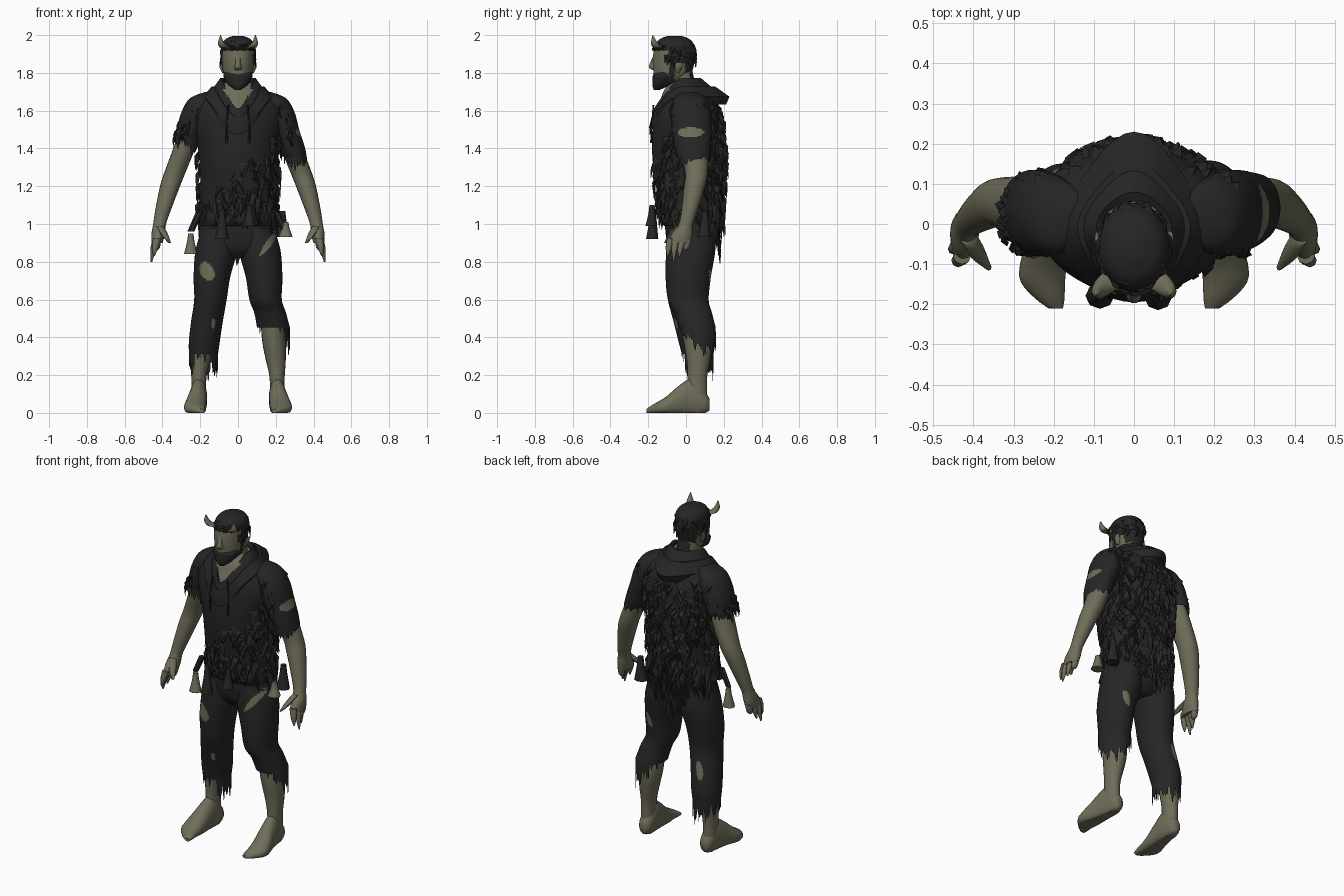
import bpy, bmesh, math, random
from mathutils import Vector

if "Cube" in bpy.data.objects:
    bpy.data.objects.remove(bpy.data.objects["Cube"])

random.seed(4)
TAU, R = math.tau, random.uniform
MATS = []
for mat_name, rgb in (("charcoal_cloth", (.019, .019, .019)), ("olive_skin", (.16, .152, .1))):
    MATS.append(bpy.data.materials.new(mat_name))
    MATS[-1].diffuse_color = (*rgb, 1)
CLOTH, SKIN = 0, 1
SIDES = ((1, "left"), (-1, "right"))


def finish(name, bm, mat=CLOTH, rule=None, angle=50):
    bmesh.ops.recalc_face_normals(bm, faces=bm.faces[:])
    for f in bm.faces:
        f.material_index = rule(f.calc_center_median()) if rule else mat
    me = bpy.data.meshes.new(name)
    bm.to_mesh(me)
    bm.free()
    ob = bpy.data.objects.new(name, me)
    bpy.context.collection.objects.link(ob)
    for m in MATS:
        me.materials.append(m)
    bpy.ops.object.select_all(action='DESELECT')
    ob.select_set(True)
    bpy.context.view_layer.objects.active = ob
    bpy.ops.object.shade_smooth_by_angle(angle=math.radians(angle))


def smooth_rings(rings, steps):
    """Catmull-Rom interpolation of ring tuples."""
    out = []
    for i in range(len(rings) - 1):
        p = [rings[max(0, min(len(rings) - 1, i + k))] for k in (-1, 0, 1, 2)]
        for t in (k / steps for k in range(steps)):
            out.append(tuple(0.5 * (2 * b + (c - a) * t + (2 * a - 5 * b + 4 * c - d) * t * t
                                    + (3 * b - a - 3 * c + d) * t ** 3) for a, b, c, d in zip(*p)))
    return out + [rings[-1]]


def loft(name, rings, mat=CLOTH, rule=None, segs=20, steps=3, s=1, axis='z', hem=None):
    """Skin elliptical rings (x, y, z, r1, r2); hem moves the last ring for torn edges."""
    bm = bmesh.new()
    rows, full = [], smooth_rings(rings, steps)
    for n, (x, y, z, r1, r2) in enumerate(full):
        rows.append([])
        for i in range(segs):
            c, d = math.cos(TAU * i / segs), math.sin(TAU * i / segs)
            p = (x + r1 * c, y + r2 * d, z) if axis == 'z' else (x + r1 * c, y, max(0, z + r2 * d))
            dz = hem(c, d, i) if hem and n == len(full) - 1 else 0
            rows[-1].append(bm.verts.new((p[0] * s, p[1], p[2] + dz)))
    for a, b in zip(rows, rows[1:]):
        for i in range(segs):
            bm.faces.new((a[i], a[(i + 1) % segs], b[(i + 1) % segs], b[i]))
    for cap in rows[:1] if hem else (rows[0], rows[-1]):
        bm.faces.new(cap)
    finish(name, bm, mat, rule)


def patches(*spots):
    """Skin shows where a face lies inside one of the ellipsoid tears (x, y, z, radii, lean)."""
    def inside(c, p):
        dz = c.z - p[2]
        return ((c.x - p[0] - p[6] * dz) / p[3]) ** 2 + ((c.y - p[1]) / p[4]) ** 2 + (dz / p[5]) ** 2 < 1
    return lambda c: SKIN if any(inside(c, p) for p in spots) else CLOTH


def spike(bm, base, out, width, length, lift, sway=0.0):
    """One pointed strand lying on a surface and hanging down."""
    side = Vector((-out.y, out.x, 0)).normalized()
    tip = base + out * lift + side * sway - Vector((0, 0, length))
    ridge = base + out * (lift * 0.9 + 0.006) - Vector((0, 0, length * 0.3))
    v = [bm.verts.new(p) for p in (base - side * width, base + side * width, ridge, tip)]
    for f in ((0, 2, 1), (0, 3, 2), (2, 3, 1)):
        bm.faces.new([v[k] for k in f])


# shirt with open V neck
TORSO = [(0, .03, .98, .197, .14), (0, .02, 1.1, .2, .16), (0, .015, 1.25, .2, .182),
         (0, .01, 1.4, .212, .19), (0, .01, 1.52, .24, .183), (0, .01, 1.6, .235, .17),
         (0, .01, 1.66, .2, .145), (0, 0, 1.71, .13, .115), (0, -.01, 1.75, .075, .075)]
loft("shirt", TORSO, segs=128, steps=14,
     rule=lambda c: SKIN if c.y < 0 and c.z > 1.595 and abs(c.x) < (c.z - 1.595) * .7 else CLOTH)

# sleeves, arms and hands
for s, side in SIDES:
    sleeve = [(.14, .02, 1.7, .03, .04), (.185, .02, 1.665, .07, .085), (.222, .025, 1.59, .078, .105),
              (.252, .03, 1.5, .072, .105), (.283, .035, 1.41, .07, .095), (.305, .04, 1.35, .06, .085)]
    if s < 0:
        sleeve = sleeve[:4] + [(.265, .032, 1.46, .068, .098)]
    loft(side + "_sleeve", sleeve, s=s, segs=64, steps=14, hem=lambda c, d, i: R(-.05, .02) + .02 * d,
         rule=patches((.32, .025, 1.485, .06, .07, .027, 0)) if s > 0 else None)
    loft(side + "_arm", [(.235, .03, 1.55, .055, .075), (.285, .045, 1.4, .058, .072), (.335, .055, 1.27, .056, .06),
                         (.36, .045, 1.2, .053, .056), (.395, .02, 1.08, .042, .044), (.415, .0, 1.0, .034, .038),
                         (.422, -.02, .95, .036, .054), (.428, -.035, .9, .029, .062)], SKIN, s=s)
    for k in range(4):
        y, drop, tip = .012 - .031 * k, (.86, .825, .8, .83)[k], (.432, .45, .458, .445)[k]
        loft(f"{side}_finger_{k + 1}", [(.428, y, .925, .022, .019), (.428 * .4 + tip * .6, y - .01, .875, .017, .017),
                                        (tip, y - .016, drop, .004, .004)], SKIN, s=s, segs=8)
    loft(side + "_thumb", [(.415, -.03, .99, .02, .024), (.39, -.07, .945, .02, .022),
                           (.362, -.108, .9, .007, .008)], SKIN, s=s, segs=8)

    # bare lower legs and feet
    loft(side + "_leg", [(.158, .03, .6, .045, .05), (.176, .045, .5, .057, .066), (.19, .062, .38, .062, .075),
                         (.2, .065, .28, .053, .062), (.207, .06, .19, .04, .052),
                         (.208, .06, .08, .038, .052)], SKIN, s=s)
    loft(side + "_foot", [(.205, .125, .045, .02, .03), (.205, .1, .055, .038, .06), (.207, .04, .075, .044, .11),
                          (.215, -.03, .06, .05, .09), (.226, -.1, .035, .058, .055), (.227, -.145, .025, .055, .036),
                          (.21, -.185, .016, .037, .022), (.195, -.21, .01, .018, .01)], SKIN, s=s, axis='y')

# trousers: seat and two torn legs
loft("trouser_seat", [(0, .03, 1.04, .196, .142), (0, .03, .95, .205, .138), (0, .03, .87, .19, .12),
                      (0, .03, .82, .09, .08)], segs=120, steps=14,
     rule=patches((.165, -.06, .925, .02, .1, .045, .7)))
THIGH = [(.1, .03, .98, .09, .125), (.115, .025, .86, .11, .13), (.138, .012, .72, .097, .12),
         (.146, .012, .6, .086, .108)]
loft("left_trouser_leg", THIGH + [(.17, .037, .53, .084, .1), (.188, .06, .45, .087, .098)], segs=120, steps=14,
     rule=patches((.165, -.08, .9, .02, .1, .07, .7), (.16, .14, .72, .02, .06, .045, .3)),
     hem=lambda c, d, i: .05 - .09 * c + (-.1 * d if d > 0 else -.05 * d) - (i // 2 % 5) * .014 + R(-.045, .01))
loft("right_trouser_leg", THIGH + [(.165, .035, .48, .084, .1), (.178, .055, .38, .082, .095),
                                   (.183, .062, .31, .077, .084)], s=-1, segs=120, steps=14,
     rule=patches((-.165, -.11, .75, .04, .09, .048, -.3), (-.18, .14, .5, .02, .06, .055, .2),
                  (-.13, -.07, .47, .012, .05, .03, 0)),
     hem=lambda c, d, i: (.05 if d < 0 and abs(c) < .6 else -.02 - .03 * (c < 0)) - (i // 2 % 5) * .014 + R(-.05, .02))

# belt with hanging flaps and pouches
loft("belt", [(0, .028, 1.06, .2, .158), (0, .028, 1.045, .208, .166), (0, .028, 1.005, .208, .16),
              (0, .028, .99, .2, .145)], segs=40, steps=1)
for name, x, y, top, bot, w, m in (("front_flap", .06, -.18, 1.1, .99, .034, CLOTH),
                                   ("front_pouch", -.085, -.175, 1.08, .92, .036, CLOTH),
                                   ("left_hip_bell", .235, .1, 1.07, .93, .04, CLOTH),
                                   ("left_hip_pouch", .252, -.01, 1.01, .93, .038, SKIN),
                                   ("right_hip_pouch", -.25, -.05, .95, .84, .036, SKIN)):
    loft(name, [(x, y, top, w * .4, w * .4), (x, y, top - (top - bot) * .4, w * .55, w * .55),
                (x, y - .004, bot, w, w * .9)], m, segs=8)
for s, side in SIDES:
    y = -.03 + .02 * s
    loft(side + "_hip_strap", [(.205, y, 1.06, .02, .014), (.25, y, .96, .018, .014)], s=s, segs=6)

# neck, head and face
loft("neck", [(0, .0, 1.6, .07, .08), (0, -.015, 1.72, .062, .068), (0, -.04, 1.83, .06, .07)],
     rule=lambda c: CLOTH if c.y > .022 else SKIN, segs=32)


def head_rule(c):
    """Face and the strip by the ears are skin; hair, sideburns and jaw are dark."""
    face = 1.785 < c.z < 1.92 and c.y < -.09 and abs(c.x) < .083
    return SKIN if face or (c.z < 1.85 and -.06 < c.y < -.005) else CLOTH


loft("head", [(0, -.11, 1.73, .04, .045), (0, -.09, 1.76, .064, .08), (0, -.072, 1.8, .078, .1),
              (0, -.066, 1.85, .084, .11), (0, -.06, 1.9, .088, .113), (0, -.06, 1.95, .085, .102),
              (0, -.06, 1.98, .064, .077), (0, -.06, 1.996, .025, .035)], rule=head_rule, segs=64, steps=8)
loft("beard", [(0, -.155, 1.71, .016, .016), (0, -.133, 1.735, .05, .045), (0, -.115, 1.77, .073, .062),
               (0, -.11, 1.79, .077, .064), (0, -.1, 1.805, .07, .06)])
loft("nose", [(0, -.162, 1.89, .018, .012), (0, -.172, 1.855, .014, .018), (0, -.176, 1.83, .02, .022),
              (0, -.165, 1.814, .016, .012)], SKIN, segs=10)
for s, side in SIDES:
    loft(side + "_ear", [(.076, -.045, 1.8, .008, .01), (.086, -.04, 1.83, .012, .02),
                         (.09, -.035, 1.855, .008, .018)], SKIN, s=s, segs=10)
    loft(side + "_horn", [(.045, -.13, 1.93, .028, .028), (.072, -.152, 1.935, .025, .026),
                          (.09, -.168, 1.96, .016, .018), (.092, -.176, 2.0, .002, .002)], SKIN, s=s, segs=10)

# hair strands on the crown
bm = bmesh.new()
for k in range(90):
    a, z = R(0, TAU), R(1.87, 1.98)
    out = Vector((math.cos(a), math.sin(a), 0))
    r = 1 if z < 1.94 else 1 - (z - 1.94) * 7
    front = out.y < -.4
    spike(bm, Vector((out.x * .086 * r, -.06 + out.y * .11 * r, max(z, 1.935) if front else z)), out,
          .018, .02 if front else .05, .006, R(-.02, .02))
finish("hair_strands", bm, angle=20)

# hood lying round the neck, drawn to a point behind
bm = bmesh.new()
rows = []
for i in range(48):
    dx, dy = math.sin(TAU * i / 48), math.cos(TAU * i / 48)
    front, back = max(0, -dy), max(0, dy)
    inner = Vector((.078 * dx, (.063 + .092 * front ** 2) * dy))
    outer = Vector((.185 * dx, (.15 + .09 * back ** 4 + .035 * front) * dy))
    zc = 1.772 - .16 * front ** 3
    rows.append([bm.verts.new((*(inner.lerp(outer, f) + Vector((0, -.01))), zc + dz)) for f, dz in
                 ((0, -.07), (.02, -.01), (.15, 0), (.45, -.045), (.58, -.045), (1, -.098), (.9, -.14))])
for p, q in zip(rows, rows[1:] + rows[:1]):
    for k in range(6):
        bm.faces.new((p[k], p[k + 1], q[k + 1], q[k]))
finish("hood", bm, angle=40)
for s, side in SIDES:
    loft(side + "_hood_cord", [(.05, -.172, 1.63, .005, .005), (.06, -.18, 1.53, .005, .005),
                               (.06, -.184, 1.43, .007, .007)], s=s, segs=6)

# ragged fur over the back, flanks and one diagonal of the chest
bm = bmesh.new()
SHAPE, count = smooth_rings(TORSO, 8), 0
while count < 460:
    a, z = R(0, TAU), R(1.04, 1.65)
    out = Vector((math.cos(a), math.sin(a), 0))
    _, cy, _, rx, ry = min(SHAPE, key=lambda r: abs(r[2] - z))
    p = Vector((out.x * rx, cy + out.y * ry, z))
    if p.y < -.02 and z > 1.3 + p.x:
        continue
    count += 1
    spike(bm, p, out, R(.012, .026), R(.05, .11) + (.06 if z < 1.15 and p.y > .05 else 0),
          R(.008, .026) if p.y > 0 else R(.003, .014), R(-.035, .035))
# fur on the shoulders and sleeves
for k in range(130):
    s, a, z = random.choice((-1, 1)), R(-1.5, 1.5), R(1.47, 1.65)
    out = Vector((s * math.cos(a), math.sin(a), 0))
    cx, tear = .187 + (1.665 - z) * .4, s > 0 and out.x > .5 and z < 1.59
    if not tear:
        spike(bm, Vector((s * cx + out.x * .071, .025 + out.y * .097, z)), out, .015, R(.04, .08), R(.004, .016), R(-.02, .02))
# long pointed tail of cloth behind the hips
for k in range(120):
    x = R(-.17, .17)
    z = 1.08 - random.random() * .24 * (1 - abs(x) / .18)
    out = Vector((x * 2, .8, 0)).normalized()
    spike(bm, Vector((x, .03 + .142 * math.sqrt(1 - (x / .21) ** 2), z)), out, .022, R(.07, .13), .008, R(-.015, .015))
finish("ragged_fur", bm, angle=20)

for m in bpy.data.materials:
    if m.users and not m.is_grease_pencil:
        m.use_nodes = True
        m.node_tree.nodes["Principled BSDF"].inputs["Base Color"].default_value = m.diffuse_color
